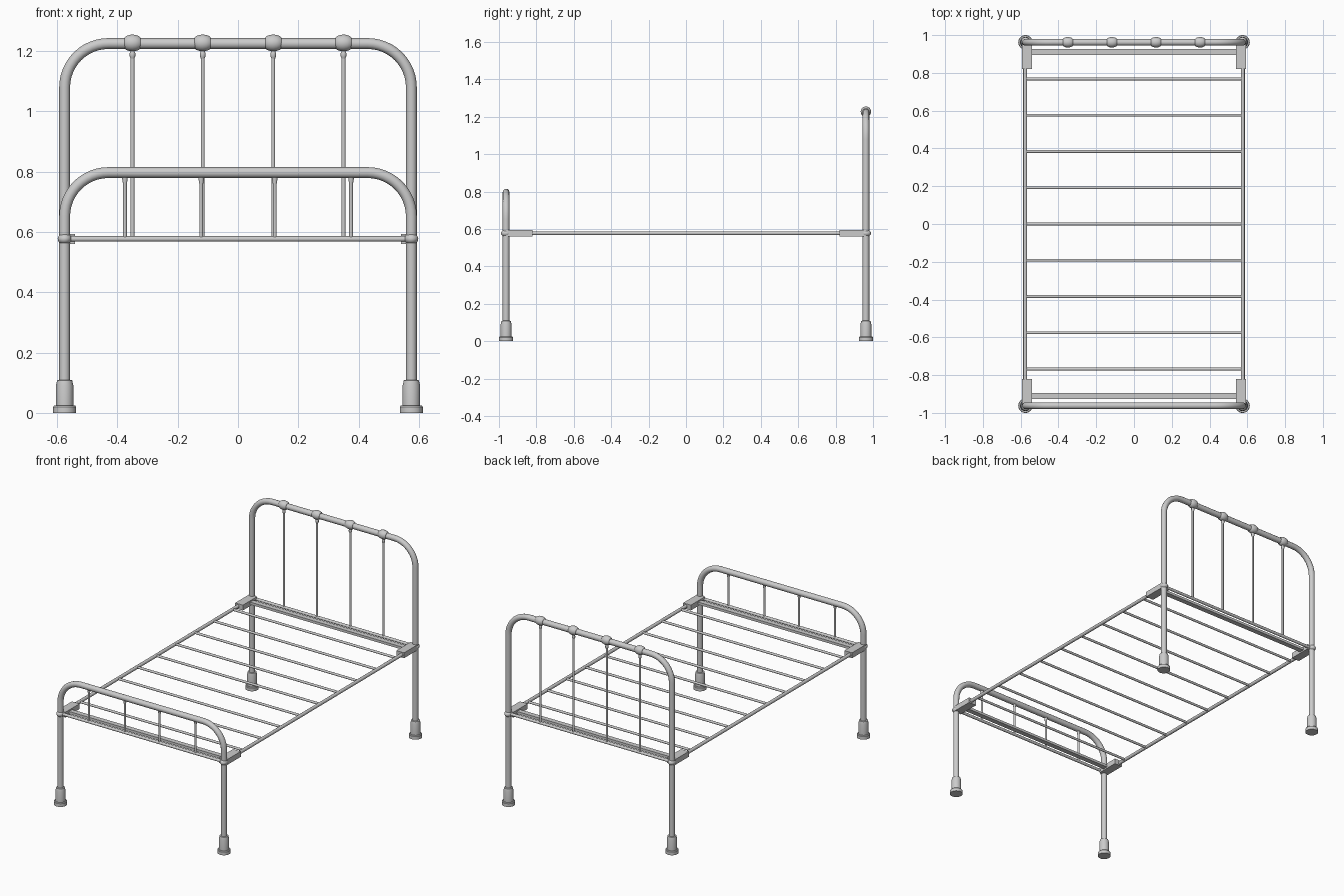
import bpy, math
from mathutils import Vector

if "Cube" in bpy.data.objects:
    bpy.data.objects.remove(bpy.data.objects["Cube"])

PX, PY, RZ = 0.575, 0.962, 0.577   # post x, post y, frame height


def finish(ob, name):
    ob.name = name
    bpy.context.view_layer.objects.active = ob
    ob.select_set(True)
    bpy.ops.object.shade_smooth_by_angle(angle=math.radians(35))
    ob.select_set(False)
    return ob


def lathe(name, profile, loc, axis=(0, 0, 1), seg=24):
    """Solid of revolution from (radius, height) points along an axis."""
    q = Vector((0, 0, 1)).rotation_difference(Vector(axis))
    verts, faces = [], []
    for r, h in profile:
        for i in range(seg):
            a = 2 * math.pi * i / seg
            verts.append(q @ Vector((r * math.cos(a), r * math.sin(a), h)))
    for k in range(len(profile) - 1):
        for i in range(seg):
            j = (i + 1) % seg
            faces.append((k * seg + i, k * seg + j, (k + 1) * seg + j, (k + 1) * seg + i))
    faces.append(tuple(reversed(range(seg))))
    faces.append(tuple((len(profile) - 1) * seg + i for i in range(seg)))
    me = bpy.data.meshes.new(name)
    me.from_pydata(verts, [], faces)
    ob = bpy.data.objects.new(name, me)
    bpy.context.collection.objects.link(ob)
    ob.location = loc
    bpy.ops.object.select_all(action='DESELECT')
    return finish(ob, name)


def rod(name, a, b, r, seg=16):
    d = Vector(b) - Vector(a)
    return lathe(name, [(r, 0), (r, d.length)], a, d.normalized(), seg)


def box(name, loc, size):
    bpy.ops.mesh.primitive_cube_add(size=1, location=loc)
    ob = bpy.context.object
    ob.name = name
    ob.scale = size
    return ob


def hoop(name, y, top, bend=0.145, r=0.018):
    """Bent tube: two legs joined by a rounded top."""
    pts = [(-PX, y, 0.05)]
    for cx, start in ((-PX + bend, math.pi), (PX - bend, math.pi / 2)):
        for i in range(13):
            a = start - i * math.pi / 24
            pts.append((cx + bend * math.cos(a), y, top - bend + bend * math.sin(a)))
    pts.append((PX, y, 0.05))
    cu = bpy.data.curves.new(name, 'CURVE')
    cu.dimensions = '3D'
    cu.bevel_depth = r
    cu.bevel_resolution = 4
    cu.use_fill_caps = True
    sp = cu.splines.new('POLY')
    sp.points.add(len(pts) - 1)
    for p, c in zip(sp.points, pts):
        p.co = (*c, 1)
    ob = bpy.data.objects.new(name, cu)
    bpy.context.collection.objects.link(ob)
    bpy.ops.object.select_all(action='DESELECT')
    ob.select_set(True)
    bpy.context.view_layer.objects.active = ob
    bpy.ops.object.convert(target='MESH')
    return finish(bpy.context.object, name)


# Bent tube end frames
hoop("headboard_tube", PY, 1.225)
hoop("footboard_tube", -PY, 0.797)

# Headboard spindles with beads and barrel knobs
knob = [(0.018, -0.0265), (0.023, -0.021), (0.0265, -0.011), (0.028, 0),
        (0.0265, 0.011), (0.023, 0.021), (0.018, 0.0265)]
bead = [(0.0065, -0.012), (0.0095, -0.005), (0.0095, 0.005), (0.0065, 0.012)]
for x in (-0.35, -0.117, 0.117, 0.35):
    rod("headboard_spindle", (x, PY, RZ), (x, PY, 1.22), 0.0065)
    lathe("spindle_bead", bead, (x, PY, 1.188))
    lathe("headboard_knob", knob, (x, PY, 1.227), (1, 0, 0))

# Footboard spindles, flared at the top
for x in (-0.375, -0.122, 0.122, 0.375):
    lathe("footboard_spindle", [(0.0065, 0), (0.0065, 0.183), (0.009, 0.198), (0.009, 0.218)],
          (x, -PY, RZ), seg=16)

# End rails, angle bars, corner joints, brackets and feet
foot = [(0.038, 0), (0.038, 0.02), (0.035, 0.024), (0.029, 0.024), (0.029, 0.09),
        (0.025, 0.108), (0.017, 0.11)]
for s in (-1, 1):
    rod("end_rail", (-PX, s * PY, RZ), (PX, s * PY, RZ), 0.009)
    box("end_flat_bar", (0, s * 0.91, RZ), (1.12, 0.032, 0.016))
    for t in (-1, 1):
        lathe("foot_cup", foot, (t * PX, s * PY, 0), seg=32)
        bpy.ops.mesh.primitive_uv_sphere_add(segments=24, ring_count=12, radius=1,
                                             location=(t * PX, s * PY, RZ))
        ball = bpy.context.object
        ball.scale = (0.023, 0.027, 0.019)
        finish(ball, "corner_joint")
        box("corner_bracket", (t * 0.567, s * 0.891, RZ), (0.054, 0.142, 0.034))

# Side rails
for t in (-1, 1):
    rod("side_rail", (t * 0.576, -PY, RZ), (t * 0.576, PY, RZ), 0.0105)

# Cross slats
for k in range(-4, 5):
    rod("cross_slat", (-0.576, k * 0.192, RZ), (0.576, k * 0.192, RZ), 0.0075)
